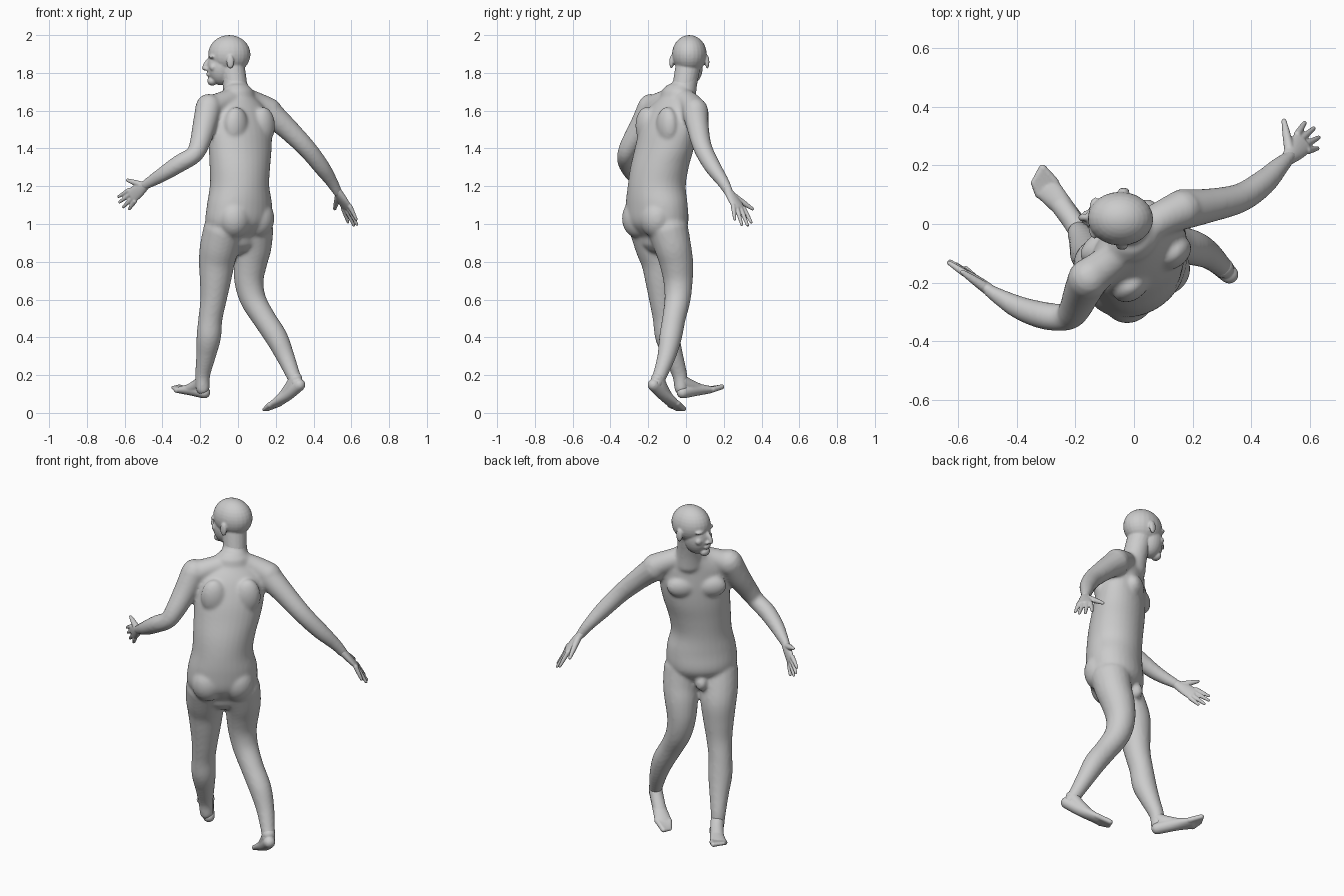
import bpy
import bmesh
from math import sin, cos, pi, radians
from mathutils import Vector, Matrix

default_cube = bpy.data.objects.get("Cube")
if default_cube:
    bpy.data.objects.remove(default_cube, do_unlink=True)

# Body directions: the figure strides diagonally, its head turned to one side
UP = Vector((0, 0, 1))
SIDE = Vector((0.79, 0.61, 0))      # towards the figure's right
AHEAD = UP.cross(SIDE)              # towards its chest
FACE = Vector((-1, 0.03, 0)).normalized()
FACE_SIDE = FACE.cross(UP)

skin = bpy.data.materials.new("grey skin")
skin.use_nodes = True
skin.diffuse_color = (0.6, 0.6, 0.6, 1)
skin.node_tree.nodes["Principled BSDF"].inputs["Base Color"].default_value = skin.diffuse_color


def catmull(a, b, c, d, t):
    """Smooth blend between b and c."""
    return tuple(0.5 * (2 * q + (r - p) * t + (2 * p - 5 * q + 4 * r - s) * t * t
                        + (3 * q - p - 3 * r + s) * t ** 3)
                 for p, q, r, s in zip(a, b, c, d))


def tube(bm, points, side=SIDE, level=False, sides=20, steps=4):
    """Loft ellipses along (x, y, z, half width[, half depth]) with rounded ends."""
    pts = [p if len(p) == 5 else (*p, p[3]) for p in points]
    ext = [pts[0]] + pts + [pts[-1]]
    path = [catmull(*ext[i:i + 4], k / steps)
            for i in range(len(pts) - 1) for k in range(steps)] + [pts[-1]]
    centres = [Vector(p[:3]) for p in path]
    last = len(path) - 1
    rings = []

    def ring(i, shift=0.0, scale=1.0):
        tangent = (centres[min(i + 1, last)] - centres[max(i - 1, 0)]).normalized()
        if level:
            tangent = UP if tangent.z > 0 else -UP
        e1 = (side - tangent * side.dot(tangent)).normalized()
        e2 = tangent.cross(e1)
        a, b = path[i][3:]
        mid = centres[i] + tangent * shift * min(a, b)
        rings.append([bm.verts.new(mid + e1 * a * scale * cos(2 * pi * k / sides)
                                   + e2 * b * scale * sin(2 * pi * k / sides))
                      for k in range(sides)])

    caps = [radians(angle) for angle in (80, 55, 28)]
    for angle in caps:
        ring(0, -sin(angle), cos(angle))
    for i in range(last + 1):
        ring(i)
    for angle in reversed(caps):
        ring(last, sin(angle), cos(angle))
    for lower, upper in zip(rings, rings[1:]):
        for k in range(sides):
            n = (k + 1) % sides
            bm.faces.new((lower[k], lower[n], upper[n], upper[k]))
    bm.faces.new(rings[0][::-1])
    bm.faces.new(rings[-1])


def blob(bm, centre, sizes, side=SIDE, ahead=AHEAD):
    """Ellipsoid sized along the side, ahead and up directions."""
    axes = Matrix((side, ahead, UP)).transposed().to_4x4()
    matrix = Matrix.Translation(centre) @ axes @ Matrix.Diagonal((*sizes, 1))
    bmesh.ops.create_uvsphere(bm, u_segments=24, v_segments=16, radius=1, matrix=matrix)


def finish(name, bm, voxel, smoothing):
    """Fuse the overlapping volumes into one smooth skin."""
    bmesh.ops.recalc_face_normals(bm, faces=bm.faces)
    mesh = bpy.data.meshes.new(name)
    bm.to_mesh(mesh)
    bm.free()
    mesh.materials.append(skin)
    obj = bpy.data.objects.new(name, mesh)
    bpy.context.collection.objects.link(obj)
    fuse = obj.modifiers.new("fuse", 'REMESH')
    fuse.mode = 'VOXEL'
    fuse.voxel_size = voxel
    fuse.use_smooth_shade = True
    relax = obj.modifiers.new("relax", 'SMOOTH')
    relax.factor = 0.5
    relax.iterations = smoothing
    return obj


# Torso: level slices from crotch to neck
body = bmesh.new()
tube(body, [(0, -.14, .93, .14, .09), (0, -.15, 1.0, .185, .145), (.008, -.155, 1.1, .185, .15),
            (.008, -.155, 1.2, .163, .148), (.01, -.14, 1.3, .168, .146),
            (.012, -.115, 1.4, .18, .14), (.012, -.095, 1.5, .185, .128),
            (.005, -.075, 1.6, .17, .105), (0, -.05, 1.67, .1, .08)], level=True, sides=32)
# Shoulder girdle and neck
tube(body, [(-.155, -.185, 1.61, .068), (-.07, -.12, 1.645, .06), (0, -.05, 1.665, .065),
            (.08, .01, 1.645, .06), (.165, .05, 1.6, .068)], side=UP)
tube(body, [(0, -.03, 1.65, .085), (-.015, -.008, 1.73, .066), (-.03, .01, 1.82, .064)])
# Paired muscles: buttocks, chest and shoulder blades
for hand in (-1, 1):
    blob(body, Vector((.043, -.205, 1.03)) + SIDE * .078 * hand, (.09, .085, .105))
    blob(body, Vector((-.052, -.025, 1.51)) + SIDE * .08 * hand, (.08, .045, .06))
    blob(body, Vector((.062, -.155, 1.52)) + SIDE * .09 * hand, (.07, .05, .1))
# Groin
blob(body, Vector((-.06, -.06, .93)), (.035, .04, .045))

# Legs: left one planted ahead, right one pushing off behind
tube(body, [(-.075, -.19, .97, .108), (-.098, -.165, .88, .104), (-.112, -.142, .8, .096),
            (-.12, -.133, .7, .083), (-.13, -.125, .6, .07), (-.146, -.112, .5, .064),
            (-.155, -.098, .4, .065), (-.17, -.066, .3, .052), (-.187, -.033, .2, .04),
            (-.187, -.025, .13, .037)])
tube(body, [(.08, -.095, .97, .108), (.08, -.07, .88, .098), (.066, -.052, .8, .09),
            (.058, -.042, .7, .078), (.08, -.045, .6, .069), (.138, -.064, .5, .062),
            (.203, -.082, .4, .06), (.25, -.103, .3, .049), (.292, -.138, .2, .038),
            (.312, -.158, .155, .035)])
# Arms
tube(body, [(-.155, -.185, 1.62, .07), (-.178, -.235, 1.52, .063), (-.205, -.295, 1.42, .053),
            (-.235, -.318, 1.365, .047), (-.31, -.312, 1.32, .047), (-.4, -.282, 1.262, .039),
            (-.495, -.227, 1.205, .026, .022)], side=UP)
tube(body, [(.165, .05, 1.59, .07), (.25, .062, 1.515, .059), (.36, .088, 1.405, .05),
            (.44, .14, 1.305, .044), (.495, .195, 1.225, .033),
            (.53, .228, 1.165, .026, .022)], side=UP)
finish("body", body, .009, 8)

# Head: skull, jaw, features and ears
head = bmesh.new()
mid = Vector((-.046, .018, 0))


def face_point(side, ahead, height):
    return mid + FACE_SIDE * side + FACE * ahead + UP * height


def feature(side, ahead, height, sizes):
    blob(head, face_point(side, ahead, height), sizes, FACE_SIDE, FACE)


feature(0, 0, 1.898, (.092, .112, .102))
feature(0, .042, 1.832, (.07, .076, .098))
feature(0, .091, 1.757, (.032, .026, .025))
feature(0, .108, 1.792, (.028, .014, .014))
for hand in (-1, 1):
    feature(hand * .036, .088, 1.885, (.035, .02, .011))
    feature(hand * .042, .084, 1.83, (.024, .02, .022))
    feature(hand * .03, .094, 1.862, (.014, .011, .01))
    feature(hand * .095, -.008, 1.858, (.011, .02, .036))
    feature(hand * .014, .118, 1.82, (.011, .013, .009))
tube(head, [(*face_point(0, .1, 1.878), .01), (*face_point(0, .124, 1.848), .012),
            (*face_point(0, .132, 1.825), .013)], side=FACE_SIDE)
tube(head, [(-.012, -.01, 1.73, .062), (-.03, .01, 1.83, .066)])
finish("head", head, .005, 5)


def build_hand(name, wrist, knuckles, spread, tips, thumb):
    """Flat palm with four fingers and a thumb."""
    bm = bmesh.new()
    wrist, knuckles, spread = Vector(wrist), Vector(knuckles), Vector(spread)
    across = spread.normalized()
    tube(bm, [(*wrist, .024, .021), (*wrist.lerp(knuckles, .5), .036, .019),
              (*knuckles, .041, .014)], side=across)
    for place, tip in zip((.85, .3, -.3, -.85), tips):
        base = knuckles + spread * place
        tube(bm, [(*base, .013), (*base.lerp(Vector(tip), .5), .011), (*tip, .008)],
             side=across, sides=12)
    root = wrist.lerp(knuckles, .3) + spread * .5
    tube(bm, [(*root, .018), (*root.lerp(Vector(thumb), .55), .014), (*thumb, .009)],
         side=across, sides=12)
    finish(name, bm, .004, 3)


build_hand("left_hand", (-.485, -.232, 1.21), (-.562, -.175, 1.15), (-.018, .008, .034),
           [(-.632, -.132, 1.145), (-.628, -.128, 1.115), (-.607, -.138, 1.09),
            (-.575, -.15, 1.08)], (-.585, -.165, 1.232))
build_hand("right_hand", (.525, .223, 1.175), (.575, .278, 1.088), (-.02, .033, -.008),
           [(.582, .345, 1.01), (.613, .326, .993), (.63, .295, .997),
            (.626, .258, 1.025)], (.512, .352, 1.08))


def build_foot(name, heel, ankle, arch, ball, big_toe, small_toe):
    """Heel, instep and a fan of five toes."""
    bm = bmesh.new()
    heel, ankle, arch, ball = map(Vector, (heel, ankle, arch, ball))
    big, small = Vector(big_toe), Vector(small_toe)
    across = (big - small).normalized()
    across = (across - AHEAD * across.dot(AHEAD)).normalized()
    tube(bm, [(*heel, .032, .032), (*arch, .036, .033), (*ball, .046, .02)], side=across)
    tube(bm, [(*ankle, .036), (*ankle.lerp(arch, .55), .036), (*arch.lerp(ball, .6), .034, .022)],
         side=across)
    for k in range(5):
        t = k / 4
        base = ball + across * (.033 - .066 * t)
        tube(bm, [(*base, .016), (*big.lerp(small, t), .014 - .005 * t)], side=across, sides=12)
    finish(name, bm, .005, 4)


build_foot("left_foot", (-.178, -.018, .108), (-.187, -.026, .17), (-.235, .05, .122),
           (-.297, .122, .122), (-.312, .19, .138), (-.345, .142, .135))
build_foot("right_foot", (.325, -.172, .148), (.305, -.15, .18), (.262, -.118, .098),
           (.195, -.065, .046), (.155, -.012, .022), (.136, -.048, .018))
